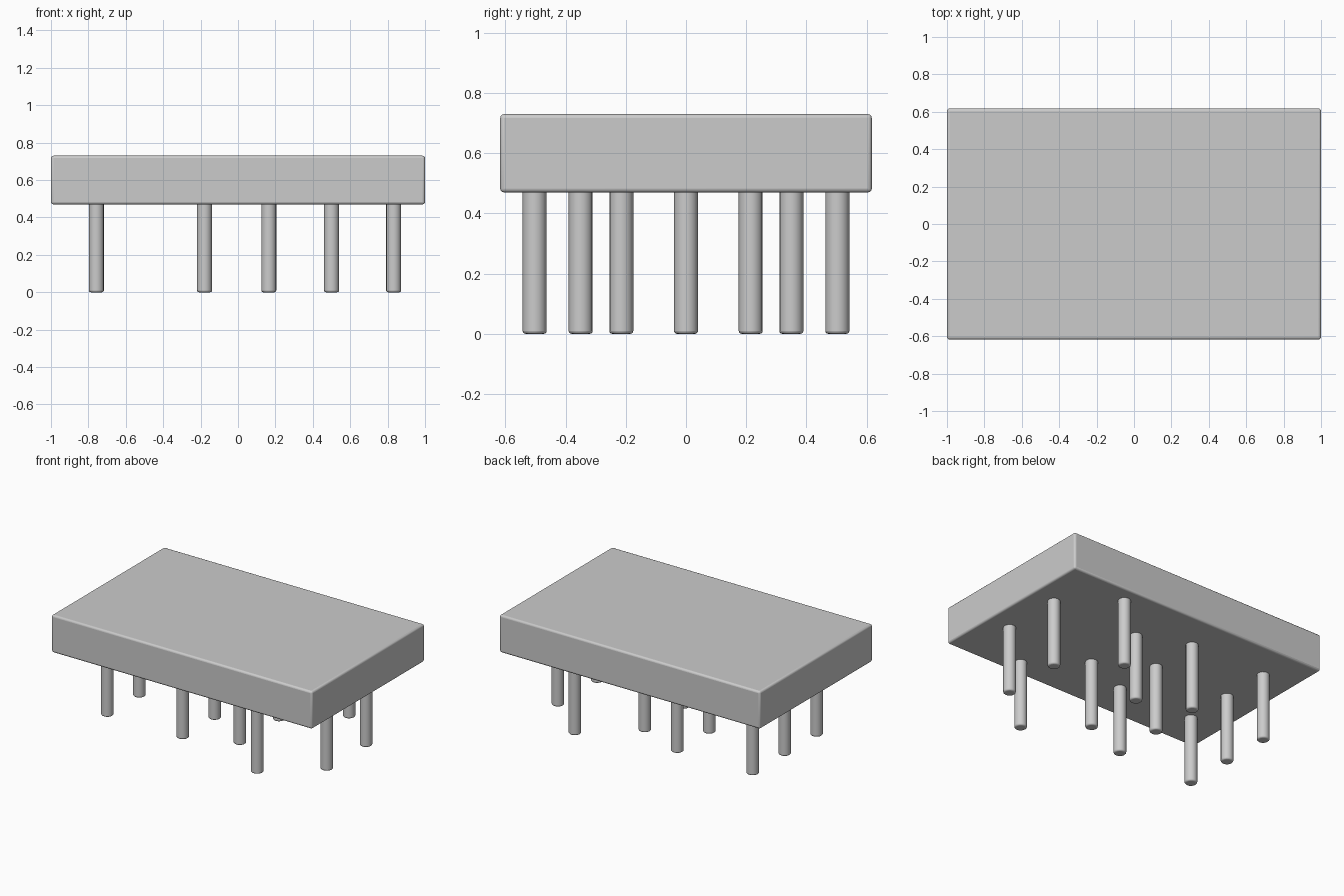
import bpy
import bmesh
from mathutils import Matrix

cube = bpy.data.objects.get("Cube")
if cube:
    bpy.data.objects.remove(cube, do_unlink=True)

grey = bpy.data.materials.new("plain grey")
grey.use_nodes = True
colour = (0.6, 0.6, 0.6, 1)
grey.diffuse_color = colour
grey.node_tree.nodes["Principled BSDF"].inputs["Base Color"].default_value = colour

SLAB_BOTTOM, SLAB_TOP = 0.47, 0.73
SLAB_SIZE = (2.0, 1.235)
LEG_RADIUS = 0.04


def finish(name, bm, bevel):
    """Turn a bmesh into a softly bevelled, smooth-shaded object."""
    mesh = bpy.data.meshes.new(name)
    bm.to_mesh(mesh)
    bm.free()
    mesh.materials.append(grey)
    obj = bpy.data.objects.new(name, mesh)
    bpy.context.collection.objects.link(obj)
    mod = obj.modifiers.new("rounded edges", "BEVEL")
    mod.width = bevel
    mod.segments = 3
    mod.limit_method = "ANGLE"
    mod.angle_limit = 1.0
    bpy.ops.object.select_all(action="DESELECT")
    obj.select_set(True)
    bpy.context.view_layer.objects.active = obj
    bpy.ops.object.shade_smooth_by_angle()
    return obj


# Thick rectangular top
bm = bmesh.new()
height = SLAB_TOP - SLAB_BOTTOM
place = Matrix.Translation((0, 0, SLAB_BOTTOM + height / 2))
bmesh.ops.create_cube(bm, size=1, matrix=place @ Matrix.Diagonal((*SLAB_SIZE, height, 1)))
finish("slab", bm, 0.013)

# Round legs in rows across the underside: x position, then y positions
rows = {
    -0.757: (-0.35, 0, 0.35),
    -0.179: (-0.35, 0, 0.35),
    0.165: (-0.215, 0.215),
    0.5: (-0.503, 0.503),
    0.832: (-0.215, 0.215),
}
leg_length = SLAB_BOTTOM + 0.02
for row, (x, ys) in enumerate(rows.items(), 1):
    for column, y in enumerate(ys, 1):
        bm = bmesh.new()
        bmesh.ops.create_cone(bm, cap_ends=True, segments=16,
                              radius1=LEG_RADIUS, radius2=LEG_RADIUS, depth=leg_length)
        leg = finish(f"leg_row_{row}_{column}", bm, 0.01)
        leg.location = (x, y, leg_length / 2)
